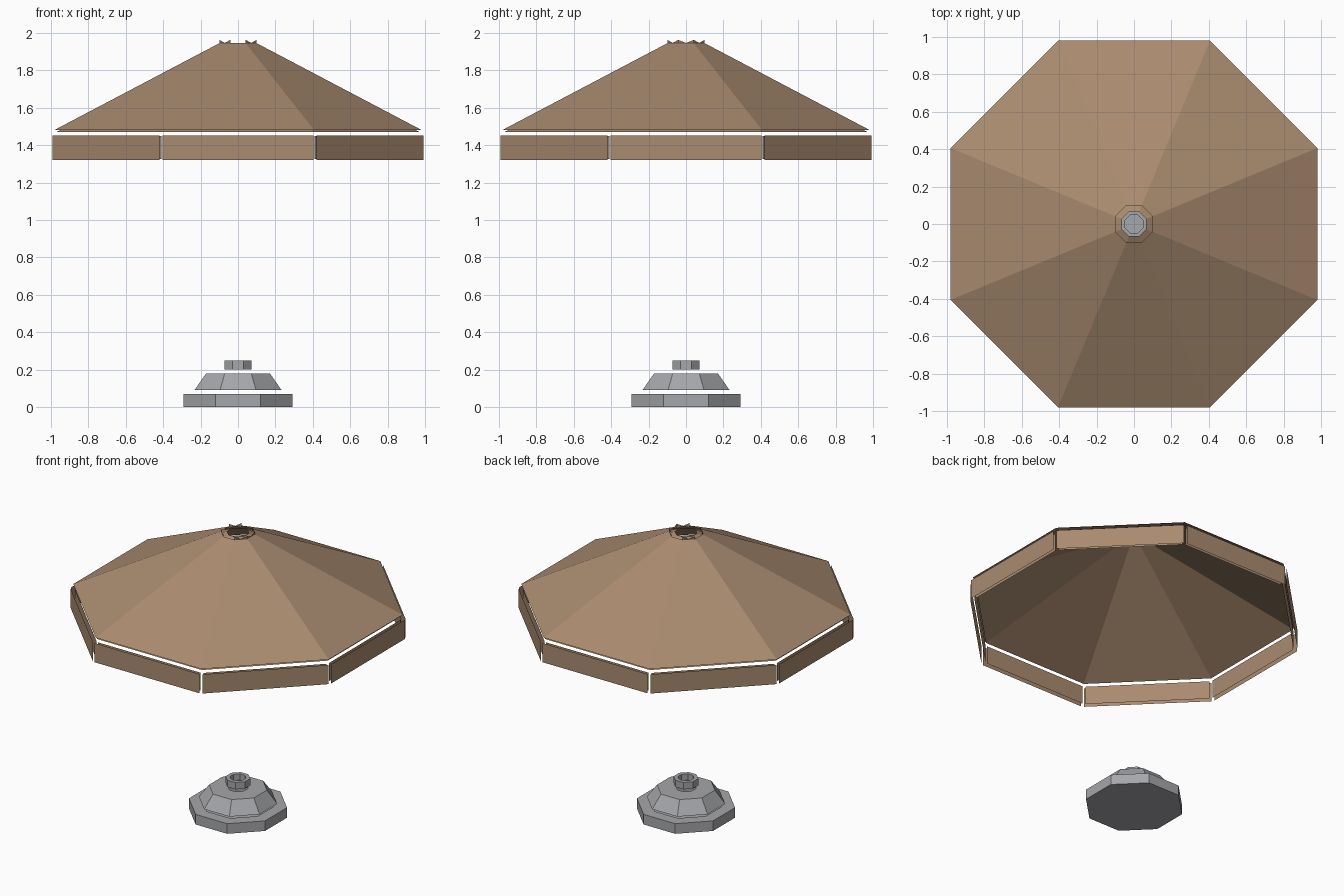
import bpy
import bmesh
from math import pi, cos, sin
from mathutils import Vector

cube = bpy.data.objects.get("Cube")
if cube:
    bpy.data.objects.remove(cube)

SIDES = 8
STEP = 2 * pi / SIDES


def material(name, rgb):
    mat = bpy.data.materials.new(name)
    mat.use_nodes = True
    color = (*rgb, 1)
    mat.diffuse_color = color
    bsdf = mat.node_tree.nodes["Principled BSDF"]
    bsdf.inputs["Base Color"].default_value = color
    bsdf.inputs["Roughness"].default_value = 0.8
    return mat


tan_cloth = material("tan cloth", (0.40, 0.26, 0.16))
grey_stone = material("grey stone", (0.38, 0.385, 0.405))


def corner(apothem, z, k):
    """Corner k of a flat-fronted octagon."""
    angle = (k - 0.5) * STEP
    r = apothem / cos(STEP / 2)
    return Vector((r * cos(angle), r * sin(angle), z))


def finish(name, bm, mat):
    mesh = bpy.data.meshes.new(name)
    bm.to_mesh(mesh)
    bm.free()
    mesh.materials.append(mat)
    obj = bpy.data.objects.new(name, mesh)
    bpy.context.collection.objects.link(obj)
    return obj


def shell(name, profile, mat, cap_start=False, cap_end=False, flip=False):
    """Loft octagonal rings through (apothem, z) pairs."""
    bm = bmesh.new()
    rings = [[bm.verts.new(corner(a, z, k)) for k in range(SIDES)] for a, z in profile]
    for low, high in zip(rings, rings[1:]):
        for k in range(SIDES):
            n = (k + 1) % SIDES
            bm.faces.new((low[k], low[n], high[n], high[k]))
    if cap_start:
        bm.faces.new(rings[0][::-1])
    if cap_end:
        bm.faces.new(rings[-1])
    if flip:
        bmesh.ops.reverse_faces(bm, faces=bm.faces[:])
    return finish(name, bm, mat)


def panels(name, apothem, low, high, gap, mat, flip=False):
    """Eight separate upright cloth sheets with gaps at the corners."""
    bm = bmesh.new()
    for k in range(SIDES):
        a, b = corner(apothem, low, k), corner(apothem, low, k + 1)
        inset = (b - a).normalized() * gap
        a, b = a + inset, b - inset
        up = Vector((0, 0, high - low))
        face = bm.faces.new([bm.verts.new(p) for p in (a, b, b + up, a + up)])
        if flip:
            face.normal_flip()
    return finish(name, bm, mat)


# Canopy: outer cloth and its lining
shell("canopy_outer", [(0.98, 1.482), (0.1, 1.945)], tan_cloth)
shell("canopy_lining", [(0.97, 1.47), (0.065, 1.947)], tan_cloth, flip=True)

# Hanging valance
panels("valance_outer", 0.998, 1.32, 1.453, 0.01, tan_cloth)
panels("valance_lining", 0.972, 1.325, 1.45, 0.01, tan_cloth, flip=True)

# Ragged crown around the vent
bm = bmesh.new()
for k in (0, 1, 3, 5, 7):
    a, b = corner(0.1, 1.93, k), corner(0.1, 1.93, k + 1)
    up = Vector((0, 0, 0.033))
    middle = (a + b + up) / 2
    for tri in ((a, middle, a + up), (b, b + up, middle)):
        bm.faces.new([bm.verts.new(p) for p in tri])
finish("vent_crown", bm, tan_cloth)

# Stepped base
shell("base_slab", [(0.292, 0), (0.292, 0.07), (0.215, 0.07)], grey_stone, cap_start=True)
shell("base_cone", [(0.233, 0.09), (0.172, 0.178), (0.06, 0.178)], grey_stone)
shell("pole_socket", [(0.073, 0.2), (0.073, 0.248), (0.048, 0.248), (0.048, 0.205)],
      grey_stone, cap_end=True)
